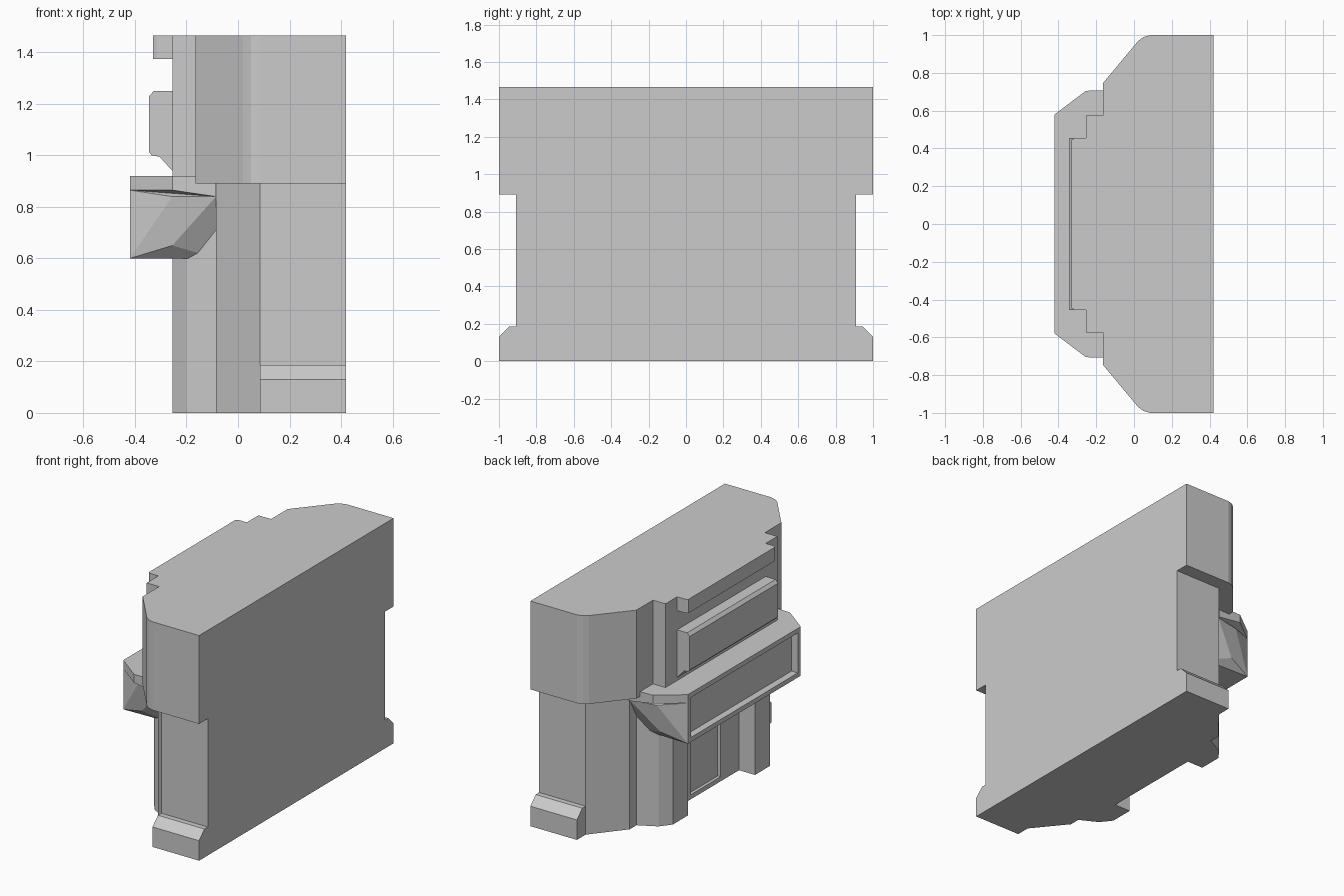
import bpy, bmesh

if "Cube" in bpy.data.objects:
    bpy.data.objects.remove(bpy.data.objects["Cube"])


def finish(name, bm):
    bmesh.ops.recalc_face_normals(bm, faces=bm.faces)
    mesh = bpy.data.meshes.new(name)
    bm.to_mesh(mesh)
    bm.free()
    ob = bpy.data.objects.new(name, mesh)
    bpy.context.collection.objects.link(ob)
    return ob


def prism(name, pts, offset):
    """Extrude a closed polygon by an offset vector."""
    bm = bmesh.new()
    face = bm.faces.new([bm.verts.new(p) for p in pts])
    ext = bmesh.ops.extrude_face_region(bm, geom=[face])
    verts = [v for v in ext["geom"] if isinstance(v, bmesh.types.BMVert)]
    bmesh.ops.translate(bm, verts=verts, vec=offset)
    return finish(name, bm)


def plan(name, half, z0, z1):
    """Half outline (x, y) mirrored over y = 0 and raised from z0 to z1."""
    full = half + [(x, -y) for x, y in reversed(half)]
    return prism(name, [(x, y, z0) for x, y in full], (0, 0, z1 - z0))


def along_y(name, profile, y0, y1):
    """(x, z) profile extruded along y."""
    return prism(name, [(x, y0, z) for x, z in profile], (0, y1 - y0, 0))


def hull(name, half):
    """Convex solid from half its corners, mirrored over y = 0."""
    bm = bmesh.new()
    for x, y, z in half:
        bm.verts.new((x, y, z))
        bm.verts.new((x, -y, z))
    bmesh.ops.convex_hull(bm, input=bm.verts)
    bmesh.ops.dissolve_limit(bm, angle_limit=0.01, verts=bm.verts, edges=bm.edges)
    return finish(name, bm)


# Upper housing with rounded corners
upper = plan("upper_housing", [(0.42, 1), (0.085, 1), (0.05, 0.99), (0.02, 0.967),
             (-0.165, 0.745), (-0.165, 0.575), (-0.255, 0.575)], 0.89, 1.465)

# Lower body with two columns and a recessed middle panel
lower = plan("lower_body", [(0.42, 0.91), (0.085, 0.91), (-0.085, 0.70), (-0.085, 0.63),
             (-0.2, 0.57), (-0.255, 0.50), (-0.255, 0.345), (-0.14, 0.345),
             (-0.14, 0.155), (-0.12, 0.155)], 0, 0.89)
plan("panel_sill", [(-0.12, 0.155), (-0.14, 0.155)], 0, 0.03)

# Feet at both ends
for s, side in ((1, "left"), (-1, "right")):
    prism("foot_" + side, [(0.085, s * y, z) for y, z in
          ((0.91, 0), (1, 0), (1, 0.13), (0.945, 0.185), (0.91, 0.185))], (0.335, 0, 0))

# Top lip and the raised bar below it
plan("top_lip", [(-0.255, 0.455), (-0.315, 0.455), (-0.33, 0.445)], 1.375, 1.465)
along_y("raised_bar", [(-0.255, 0.94), (-0.305, 0.995), (-0.335, 1.0), (-0.345, 1.012),
        (-0.345, 1.23), (-0.327, 1.25), (-0.255, 1.25)], -0.455, 0.455)

# Bumper: top shelf and tapered body
shelf = hull("bumper_shelf", [(x, y, z) for x, y, zb in
             ((-0.42, 0.58, 0.865), (-0.255, 0.705, 0.865), (-0.085, 0.71, 0.84))
             for z in (zb, 0.92)])
body = hull("bumper_body", [(-0.42, 0.58, 0.865), (-0.42, 0.58, 0.6), (-0.255, 0.665, 0.84),
            (-0.255, 0.625, 0.65), (-0.085, 0.70, 0.84), (-0.2, 0.57, 0.6),
            (-0.085, 0.57, 0.6), (-0.085, 0.57, 0.865)])

# Recessed panel in the bumper front
cutter = along_y("recess_cutter", [(-0.5, 0.63), (-0.375, 0.63), (-0.375, 0.89), (-0.5, 0.89)],
                 -0.55, 0.55)
cutter.hide_render = True
for ob in (shelf, body):
    mod = ob.modifiers.new("recess", "BOOLEAN")
    mod.operation = "DIFFERENCE"
    mod.solver = "EXACT"
    mod.object = cutter
    bpy.context.view_layer.objects.active = ob
    bpy.ops.object.modifier_apply(modifier=mod.name)
bpy.data.objects.remove(cutter)
